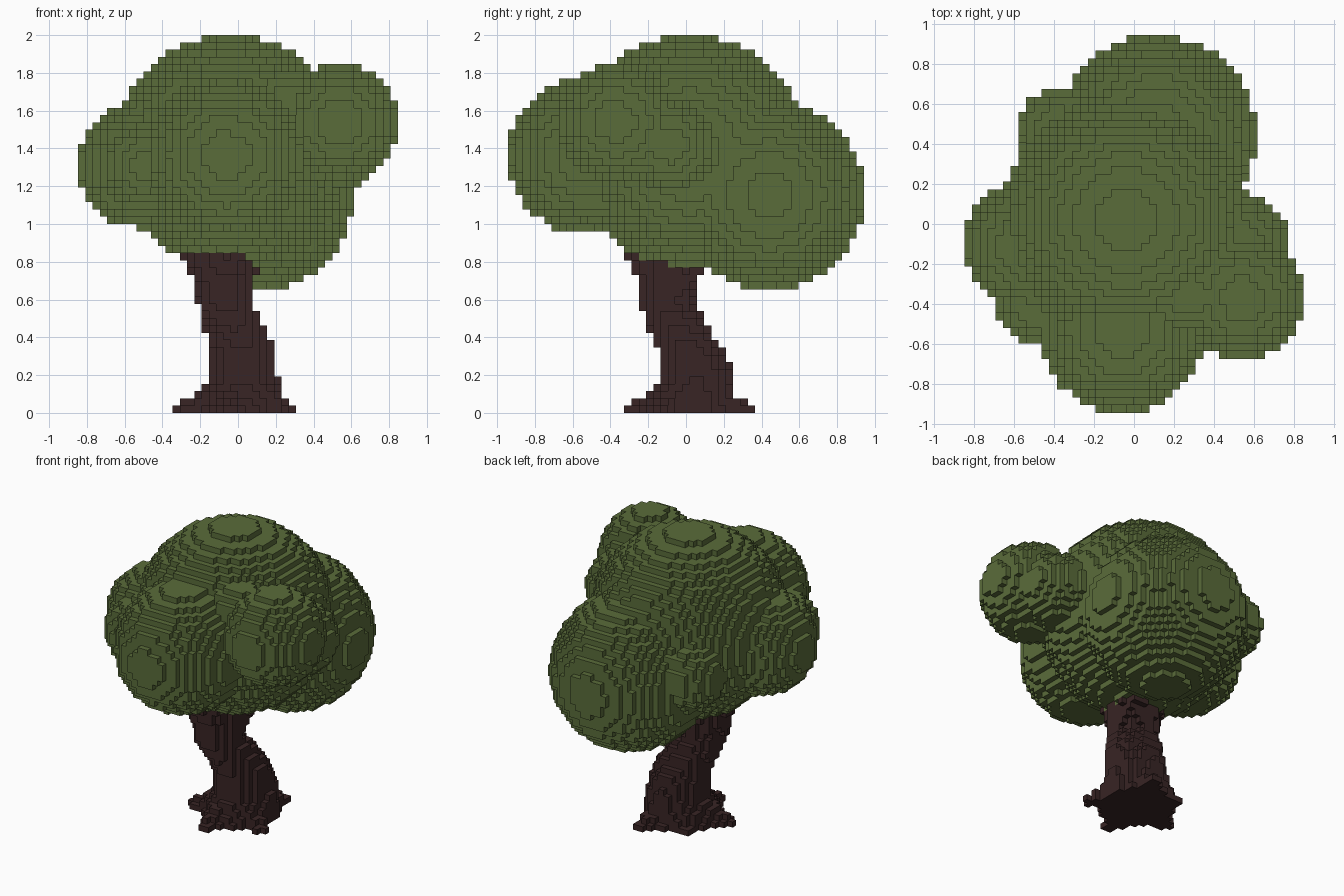
import bpy
import bmesh
from mathutils import Vector

if "Cube" in bpy.data.objects:
    bpy.data.objects.remove(bpy.data.objects["Cube"], do_unlink=True)

V = 2 / 52                      # block size
NX, NY, NZ = 44, 49, 52         # blocks along each axis


def make_material(name, rgb):
    mat = bpy.data.materials.new(name)
    mat.use_nodes = True
    mat.diffuse_color = (*rgb, 1)
    mat.node_tree.nodes["Principled BSDF"].inputs["Base Color"].default_value = (*rgb, 1)
    return mat


def block_centre(i, j, k):
    return Vector(((i + .5 - NX / 2) * V, (j + .5 - NY / 2) * V, (k + .5) * V))


def fill(inside, k_max=NZ):
    """Grid cells whose centre is inside the shape."""
    return {(i, j, k) for i in range(NX) for j in range(NY) for k in range(k_max)
            if inside(block_centre(i, j, k))}


def build_blocks(name, cells, mat):
    """Mesh the outer skin of a set of blocks."""
    bm = bmesh.new()
    verts = {}

    def vert(c):
        if c not in verts:
            verts[c] = bm.verts.new(block_centre(*c) - Vector((V, V, V)) / 2)
        return verts[c]

    for cell in sorted(cells):
        for axis in range(3):
            for side in (0, 1):
                near = list(cell)
                near[axis] += 2 * side - 1
                if tuple(near) in cells:
                    continue
                u, w = (axis + 1) % 3, (axis + 2) % 3
                corners = []
                for a, b in ((0, 0), (1, 0), (1, 1), (0, 1)):
                    c = list(cell)
                    c[axis] += side
                    c[u] += a
                    c[w] += b
                    corners.append(vert(tuple(c)))
                bm.faces.new(corners if side else corners[::-1])
    mesh = bpy.data.meshes.new(name)
    bm.to_mesh(mesh)
    bm.free()
    mesh.materials.append(mat)
    obj = bpy.data.objects.new(name, mesh)
    bpy.context.collection.objects.link(obj)
    return obj


# Foliage: overlapping balls (x, y, z, radius)
balls = [
    (-.04, .02, 1.385, .617),   # crown
    (-.06, -.53, 1.36, .413),   # front
    (.54, -.37, 1.54, .307),    # upper left
    (.11, .44, 1.155, .503),    # back
    (-.52, -.11, 1.31, .33),    # right
    (-.49, -.38, 1.31, .212),   # small front right
    (-.38, .47, 1.27, .205),    # small back right
    (.53, -.09, 1.42, .24),     # small left
    (.26, -.36, 1.65, .17),     # small upper front
]
balls = [(Vector(b[:3]), b[3] ** 2) for b in balls]


def in_foliage(p):
    return any((p - c).length_squared < r2 for c, r2 in balls)


# Trunk: stacked ovals (z, centre x, centre y, radius x, radius y)
ovals = [
    (0, 0, .03, .24, .25),
    (.10, .01, .03, .22, .22),
    (.16, .03, .05, .19, .195),
    (.28, .02, .045, .175, .185),
    (.38, .01, .0, .17, .165),
    (.48, -.04, -.05, .165, .165),
    (.58, -.07, -.105, .14, .15),
    (.68, -.08, -.11, .15, .155),
    (.80, -.10, -.11, .17, .17),
    (.96, -.10, -.11, .16, .17),
]

# Roots and branches: tapered limbs (start, end, start radius, end radius)
limbs = [
    ((-.08, -.10, .62), (-.23, -.12, .90), .10, .09),
    ((-.06, -.12, .62), (-.04, -.26, .92), .10, .08),
    ((-.04, -.08, .62), (.04, .06, .88), .10, .09),
]
for tip in ((.13, .34), (.27, -.12), (-.05, -.30), (-.32, -.04), (-.15, .22)):
    limbs.append(((0, .03, .10), (*tip, -.01), .13, .045))
limbs = [(Vector(a), Vector(b), r, s) for a, b, r, s in limbs]


def in_trunk(p):
    for lo, hi in zip(ovals, ovals[1:]):
        if lo[0] <= p.z < hi[0]:
            t = (p.z - lo[0]) / (hi[0] - lo[0])
            cx, cy, rx, ry = (a + (b - a) * t for a, b in zip(lo[1:], hi[1:]))
            if ((p.x - cx) / rx) ** 2 + ((p.y - cy) / ry) ** 2 < 1:
                return True
    for a, b, r, s in limbs:
        d = b - a
        t = min(1, max(0, (p - a).dot(d) / d.length_squared))
        if (p - a - d * t).length < r + (s - r) * t:
            return True
    return False


leaf_green = make_material("leaf green", (.102, .150, .042))
bark_brown = make_material("bark brown", (.040, .018, .018))

foliage_cells = fill(in_foliage)
build_blocks("foliage", foliage_cells, leaf_green)
build_blocks("trunk", fill(in_trunk, 26) - foliage_cells, bark_brown)
